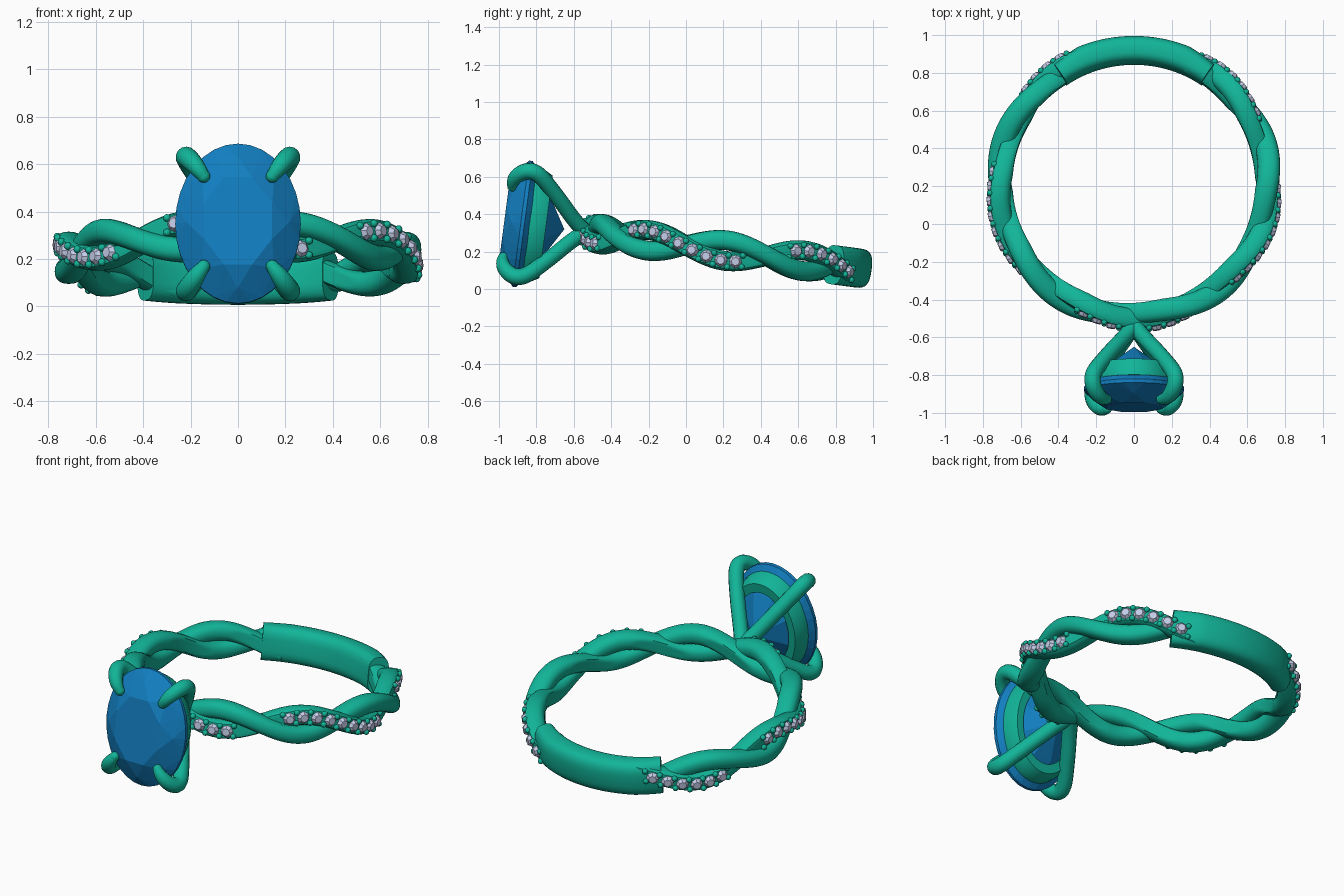
import bpy, bmesh
from math import sin, cos, pi, radians
from mathutils import Matrix, Vector

if "Cube" in bpy.data.objects:
    bpy.data.objects.remove(bpy.data.objects["Cube"])

# Ring is modelled flat (axis z, head towards -y), then tilted into place
PLACE = Matrix.Translation((0, 0.215, 0.205)) @ Matrix.Rotation(radians(-7.5), 4, 'X')


def material(name, rgb):
    m = bpy.data.materials.new(name)
    m.diffuse_color = (*rgb, 1)
    m.use_nodes = True
    m.node_tree.nodes["Principled BSDF"].inputs["Base Color"].default_value = m.diffuse_color
    return m


METAL = material("green_metal", (0.006, 0.46, 0.32))
BLUE = material("blue_gem", (0.006, 0.21, 0.53))
PALE = material("pale_stone", (0.55, 0.6, 0.8))


def finish(name, bm, mat, smooth=None):
    bmesh.ops.recalc_face_normals(bm, faces=bm.faces)
    me = bpy.data.meshes.new(name)
    bm.to_mesh(me)
    bm.free()
    me.materials.append(mat)
    ob = bpy.data.objects.new(name, me)
    bpy.context.collection.objects.link(ob)
    ob.matrix_world = PLACE
    if smooth:
        bpy.ops.object.select_all(action='DESELECT')
        ob.select_set(True)
        bpy.context.view_layer.objects.active = ob
        bpy.ops.object.shade_smooth_by_angle(angle=radians(smooth))
    return ob


def loft(bm, loops, closed=False):
    rows = [[bm.verts.new(p) for p in lp] for lp in loops]
    n = len(rows[0])
    pairs = list(zip(rows, rows[1:])) + ([(rows[-1], rows[0])] if closed else [])
    for a, b in pairs:
        for i in range(n):
            j = (i + 1) % n
            bm.faces.new((a[i], a[j], b[j], b[i]))
    if not closed:
        bm.faces.new(rows[0])
        bm.faces.new(rows[-1])


def polar(deg, r, z):
    a = radians(deg)
    return Vector((r * sin(a), -r * cos(a), z))


# Twisted strands: sign +1 is the stone-set one, -1 the plain one
R0, AMP, SWING = 0.708, 0.055, 0.02


def strand_centre(deg, sign):
    a = radians(5 * deg)
    return R0 + sign * SWING * cos(a), -sign * AMP * sin(a)


def section(deg, rc, zc, hr, hz, inner, outer, power=1.0, n=24):
    pts = []
    for i in range(n):
        t = 2 * pi * i / n
        c, s = cos(t), sin(t)
        c = abs(c) ** power * (1 if c > 0 else -1)
        s = abs(s) ** power * (1 if s > 0 else -1)
        pts.append(polar(deg, min(max(rc + hr * c, inner), outer), zc + hz * s))
    return pts


for name, sign, lid in (("stone_set_strand", 1, 0.047), ("plain_strand", -1, 0.06)):
    bm = bmesh.new()
    loops = []
    for k in range(-104, 105):
        d = k * 1.5
        rc, zc = strand_centre(d, sign)
        loops.append(section(d, rc, zc, 0.06, 0.053, 0.642, rc + lid, 0.85))
    loft(bm, loops)
    finish(name, bm, METAL, 40)

# Solid shank at the back, thinner where the strands lap onto it
bm = bmesh.new()
loops = []
for k in range(45):
    d = 146 + 68 * k / 44
    t = min(1, (34 - abs(d - 180)) / 12)
    hr = 0.062 + 0.012 * t
    loops.append(section(d, 0.636 + hr, 0, hr, 0.105, 0.638, 0.785, 0.7, 32))
loft(bm, loops)
finish("back_shank", bm, METAL, 40)

# Small stones along the outer face of the stone-set strand, with beads between
stones, beads = bmesh.new(), bmesh.new()
for start, count in ((3, 4), (47, 9), (120, 6)):
    for side in (-1, 1):
        for i in range(count + 1):
            d = side * (start + 5.9 * i)
            rc, zc = strand_centre(d, 1)
            if i < count:
                rot = Matrix.Rotation(radians(d), 4, 'Z') @ Matrix.Rotation(pi / 2, 4, 'X')
                at = Matrix.Translation(polar(d, rc + 0.056, zc)) @ rot
                bmesh.ops.create_cone(stones, cap_ends=True, segments=8, radius1=0.036,
                                      radius2=0.022, depth=0.02, matrix=at)
            d -= side * 2.95
            rc, zc = strand_centre(d, 1)
            for dz in (-0.031, 0.031):
                bmesh.ops.create_icosphere(
                    beads, subdivisions=2, radius=0.0165,
                    matrix=Matrix.Translation(polar(d, rc + 0.049, zc + dz)))
finish("accent_stones", stones, PALE)
finish("accent_beads", beads, METAL, 60)


# Oval centre gem: rings of points wrapped in a convex hull give the facets
def oval(n, scale, y, shift=0.0, rx=0.265, rz=0.34):
    return [Vector((rx * scale * sin(2 * pi * (i + shift) / n), y,
                    rz * scale * cos(2 * pi * (i + shift) / n))) for i in range(n)]


bm = bmesh.new()
for p in (oval(8, 0.59, -1.197, 0.5) + oval(8, 0.82, -1.158) + oval(32, 1, -1.108)
          + oval(32, 1, -1.088) + oval(8, 0.6, -0.985, 0.5) + [Vector((0, -0.873, 0))]):
    bm.verts.new(p)
bmesh.ops.convex_hull(bm, input=bm.verts)
bmesh.ops.dissolve_limit(bm, angle_limit=radians(1), verts=bm.verts, edges=bm.edges)
finish("centre_gem", bm, BLUE)

# Oval gallery ring cradling the gem
bm = bmesh.new()
prof = [(0.235, 0.308, -1.062), (0.232, 0.303, -1.02), (0.208, 0.277, -0.972),
        (0.165, 0.222, -0.972), (0.19, 0.25, -1.062)]
loft(bm, [oval(48, 1, y, 0, rx, rz) for rx, rz, y in prof], closed=True)
finish("gallery_ring", bm, METAL, 30)

# Four claws rising from one root on the band and hooking over the gem
PATH = [(0.0, -0.755, 0.0), (0.035, -0.81, 0.035), (0.10, -0.885, 0.12),
        (0.175, -0.985, 0.22), (0.226, -1.06, 0.29), (0.216, -1.135, 0.285),
        (0.172, -1.185, 0.228), (0.145, -1.178, 0.192)]
SIZE = [1, 1, 1, 1, 1.05, 1.05, 0.9, 0.65]
tips = bmesh.new()
for sx in (-1, 1):
    for sz in (-1, 1):
        name = ("left" if sx < 0 else "right") + ("_lower" if sz < 0 else "_upper") + "_claw"
        cu = bpy.data.curves.new(name, 'CURVE')
        cu.dimensions = '3D'
        cu.bevel_depth = 0.042
        cu.bevel_resolution = 5
        cu.use_fill_caps = True
        sp = cu.splines.new('NURBS')
        sp.points.add(len(PATH) - 1)
        for pt, (x, y, z), r in zip(sp.points, PATH, SIZE):
            pt.co = (sx * x, y, sz * z, 1)
            pt.radius = r
        sp.order_u = 4
        sp.use_endpoint_u = True
        sp.resolution_u = 8
        cu.materials.append(METAL)
        ob = bpy.data.objects.new(name, cu)
        bpy.context.collection.objects.link(ob)
        ob.matrix_world = PLACE
        x, y, z = PATH[-1]
        bmesh.ops.create_icosphere(tips, subdivisions=3, radius=0.0275,
                                   matrix=Matrix.Translation((sx * x, y, sz * z)))
finish("claw_tips", tips, METAL, 60)
